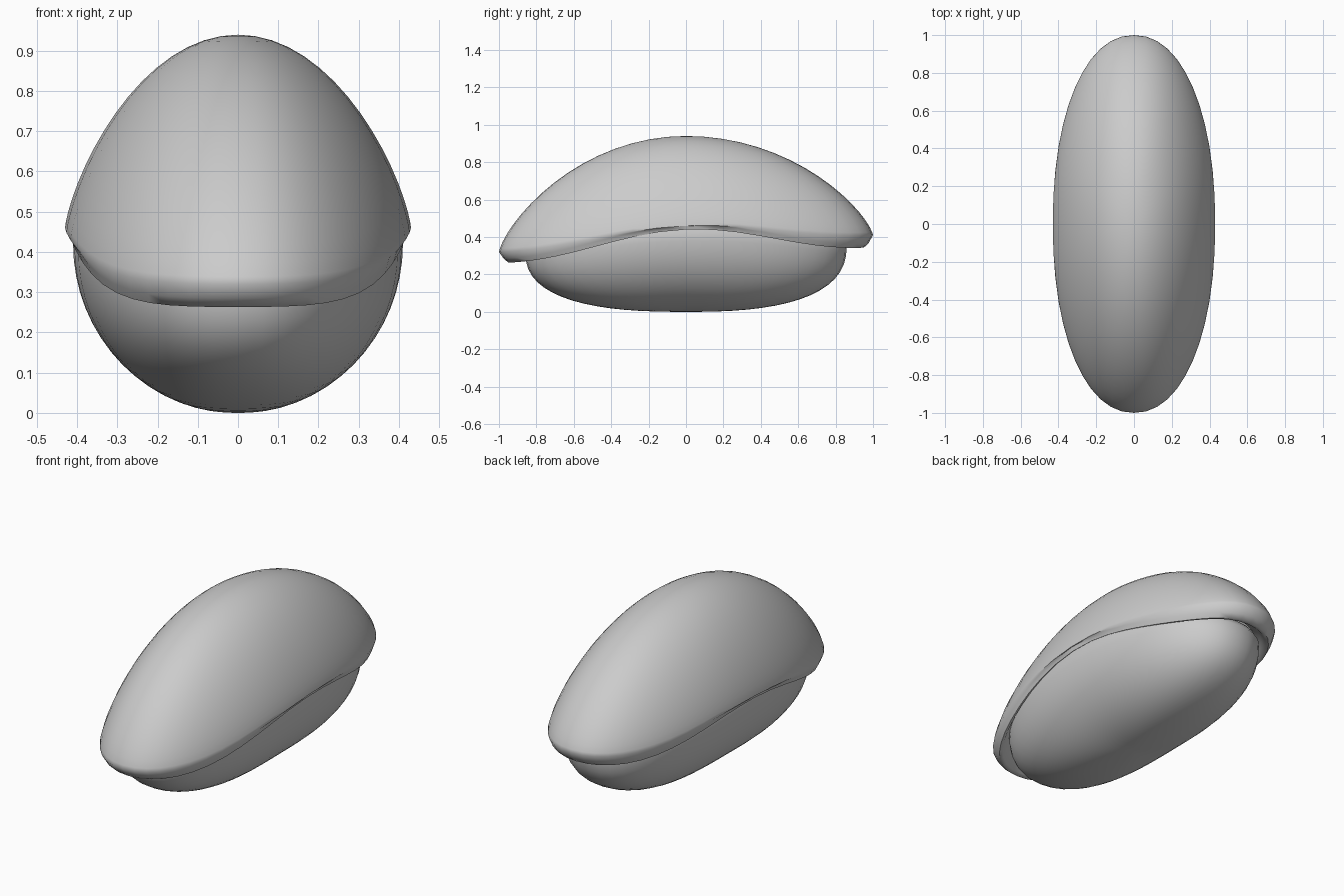
import bpy, bmesh, math

if "Cube" in bpy.data.objects:
    bpy.data.objects.remove(bpy.data.objects["Cube"])

SEG = 48


def outline(t, a, b, n):
    """Superellipse plan outline."""
    c, s = math.cos(t), math.sin(t)
    x = a * math.copysign(abs(c) ** (2 / n), c)
    y = b * math.copysign(abs(s) ** (2 / n), s)
    return x, y


def loft(name, rings, start_pole=None, end_pole=None, fill_end=False):
    """Skin a stack of closed rings into a smooth object."""
    bm = bmesh.new()
    vr = [[bm.verts.new(p) for p in r] for r in rings]
    for r0, r1 in zip(vr, vr[1:]):
        for i in range(SEG):
            j = (i + 1) % SEG
            bm.faces.new((r0[i], r0[j], r1[j], r1[i]))
    for pole, r in ((start_pole, vr[0]), (end_pole, vr[-1])):
        if pole:
            v = bm.verts.new(pole)
            for i in range(SEG):
                bm.faces.new((v, r[i], r[(i + 1) % SEG]))
    if fill_end:
        bm.faces.new(vr[-1])
    bmesh.ops.recalc_face_normals(bm, faces=bm.faces)
    me = bpy.data.meshes.new(name)
    bm.to_mesh(me)
    bm.free()
    ob = bpy.data.objects.new(name, me)
    bpy.context.collection.objects.link(ob)
    bpy.context.view_layer.objects.active = ob
    ob.select_set(True)
    bpy.ops.object.shade_smooth_by_angle(angle=math.radians(60))
    ob.select_set(False)
    return ob


def wave(y, mid, slope, drop):
    """Height of an edge that bows up in the middle and dips at both ends."""
    return mid + slope * y - drop * math.sin(math.pi * y / 2) ** 2


angles = [2 * math.pi * i / SEG for i in range(SEG)]
plan = [outline(t, 0.43, 1.0, 2.15) for t in angles]

# Upper shell: dome down to the wavy rim
PEAK = 0.94
rings = []
for k in range(1, 17):
    s = math.sin(math.pi / 2 * k / 16)
    h = max(0.0, 1 - s * s) ** 0.75
    ring = []
    for x, y in plan:
        zr = wave(y, 0.46, 0.045, 0.095)
        ring.append((x * s, y * s, zr + (PEAK - zr) * h))
    rings.append(ring)

# Rolled lip under the rim, tucked in against the lower body
for sx, sy, up in ((0.985, 0.975, 0.022), (0.968, 0.95, 0.0),
                   (0.95, 0.925, 0.005), (0.93, 0.89, 0.04),
                   (0.91, 0.84, 0.07)):
    rings.append([(x * sx, y * sy, wave(y, 0.44, 0.04, 0.137) + up)
                  for x, y in plan])
loft("upper_shell", rings, start_pole=(0, 0, PEAK))

# Lower body: rounded bowl, boxier along its length
base = [outline(t, 0.41, 0.86, 2.2) for t in angles]
rings = []
for k in range(1, 17):
    u = math.sin(math.pi / 2 * k / 16)
    ring = []
    for x, y in base:
        f = (y / 0.86) ** 2
        n = 2.0 + 0.6 * f
        ztop = 0.42 - 0.07 * f + 0.02 * y
        ring.append((x * u, y * u, ztop * (1 - max(0.0, 1 - u ** n) ** (1 / n))))
    rings.append(ring)
rings.append([(x * 0.97, y * 0.97, z + 0.04) for x, y, z in rings[-1]])
loft("lower_body", rings, start_pole=(0, 0, 0), end_pole=(0, 0, 0.5))
